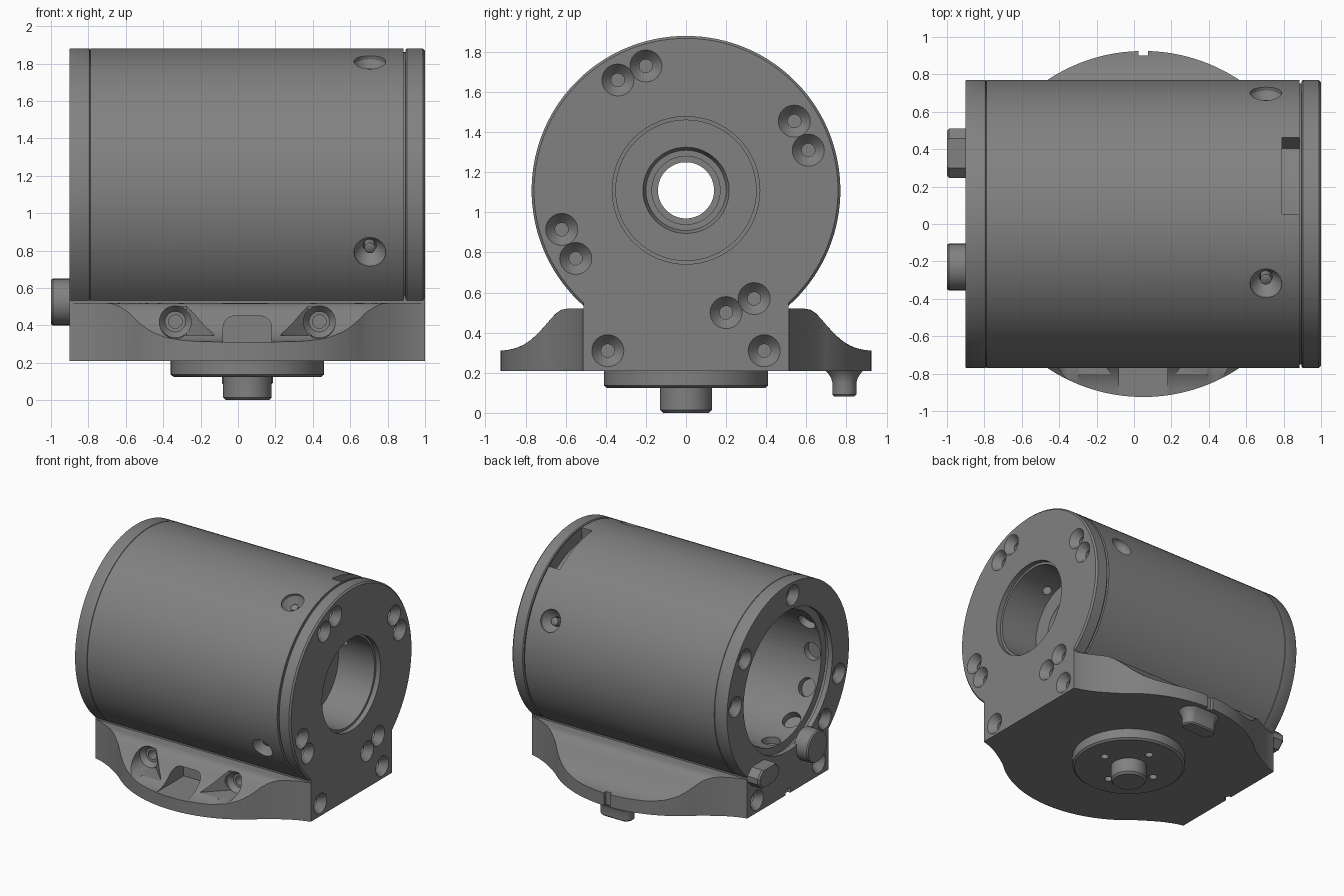
import bpy, bmesh
from math import sin, cos, pi, acos, radians
from mathutils import Vector, Matrix

if "Cube" in bpy.data.objects:
    bpy.data.objects.remove(bpy.data.objects["Cube"])

CX, CZ, R = 0.05, 1.11, 0.77      # base centre, barrel axis height, barrel radius
HALF, TOP = 0.51, 0.21            # half width of foot block, underside height


def loft(name, rings):
    """Skin a list of closed rings and cap both ends."""
    n = len(rings[0])
    bm = bmesh.new()
    vs = [[bm.verts.new(p) for p in r] for r in rings]
    for a, b in zip(vs, vs[1:]):
        for i in range(n):
            j = (i + 1) % n
            bm.faces.new((a[i], a[j], b[j], b[i]))
    bm.faces.new(vs[0][::-1])
    bm.faces.new(vs[-1])
    bmesh.ops.recalc_face_normals(bm, faces=bm.faces)
    me = bpy.data.meshes.new(name)
    bm.to_mesh(me)
    bm.free()
    ob = bpy.data.objects.new(name, me)
    bpy.context.collection.objects.link(ob)
    return ob


def frame(origin, axis):
    return Matrix.Translation(origin) @ Vector(axis).to_track_quat('Z', 'Y').to_matrix().to_4x4()


def lathe(name, prof, origin, axis, n=32):
    """Revolve (distance along axis, radius) pairs."""
    m = frame(origin, axis)
    return loft(name, [[m @ Vector((r * cos(2 * pi * i / n), r * sin(2 * pi * i / n), t))
                        for i in range(n)] for t, r in prof])


def capsule(name, levels, origin, axis):
    """Loft of round-ended slots: (distance, half length, half width)."""
    m = frame(origin, axis)
    ang = [2 * pi * (i + .5) / 32 for i in range(32)]
    return loft(name, [[m @ Vector(((a - b) * (1 if cos(q) > 0 else -1) + b * cos(q), b * sin(q), t))
                        for q in ang] for t, a, b in levels])


def box(name, lo, hi):
    return loft(name, [[(x, y, z) for x, y in ((lo[0], lo[1]), (hi[0], lo[1]), (hi[0], hi[1]), (lo[0], hi[1]))]
                       for z in (lo[2], hi[2])])


def cut(target, cutter):
    cutter.hide_render = True
    m = target.modifiers.new("cut", 'BOOLEAN')
    m.operation, m.solver, m.object = 'DIFFERENCE', 'EXACT', cutter
    bpy.context.view_layer.objects.active = target
    bpy.ops.object.modifier_apply(modifier=m.name)
    bpy.data.objects.remove(cutter)


def countersink(target, origin, outward, depth=.15):
    cut(target, lathe("cutter", [(-depth, .033), (-.055, .033), (-.045, .045), (0, .08), (.06, .08)],
                      origin, outward, 24))


# Housing: barrel and foot block in one section, with grooves and chamfers
def section(x, r):
    a0 = -acos(HALF / r)
    pts = [(x, r * cos(a), CZ + r * sin(a)) for a in (a0 + (pi - 2 * a0) * i / 96 for i in range(97))]
    return pts + [(x, -HALF, TOP), (x, HALF, TOP)]


housing = loft("housing", [section(x, r) for x, r in (
    (-.9, .768), (-.896, R), (-.794, R), (-.792, .766), (-.79, .766), (-.788, R),
    (.885, R), (.886, .752), (.895, .752), (.896, .763), (.903, R), (.988, R), (1, .758))])

# Stepped bore through the housing
cut(housing, lathe("cutter", [(-1, .56), (-.86, .56), (-.859, .58), (-.83, .58), (-.829, .52), (.45, .52),
                              (.451, .215), (.5, .215), (.501, .14), (.57, .14), (.571, .17), (.6, .17),
                              (.601, .2), (.64, .215), (.641, .35), (.96, .35), (.961, .368), (1.1, .368)],
                   (0, 0, CZ), (1, 0, 0), 64))

# Inner ring of pockets near the open end
for i in range(12):
    d = Vector((0, cos(i * pi / 6), sin(i * pi / 6)))
    cut(housing, lathe("cutter", [(.45, .07), (.57, .07)], (-.75, 0, CZ), d, 20))

# Screw holes in the right end face, left end face and around the barrel
for y, z in ((-.34, 1.66), (-.2, 1.73), (.54, 1.455), (.61, 1.31), (-.62, .915), (-.55, .77),
             (.2, .5), (.34, .57), (-.39, .31), (.39, .31)):
    countersink(housing, (1, y, z), (1, 0, 0))
for a in (95, 35, 4, 196, 226):
    q = radians(a)
    countersink(housing, (-.9, .665 * cos(q), CZ + .665 * sin(q)), (-1, 0, 0), .06)
for y in (-.39, .39):
    countersink(housing, (-.9, y, .31), (-1, 0, 0))
for i, a in enumerate((24.5, 114.5, 204.5)):
    d = Vector((0, cos(radians(a)), sin(radians(a))))
    cut(housing, lathe("cutter", [(.3, .036), (.68, .036), (.69, .05), (.745, .085), (.85, .085)],
                       (.705, 0, CZ), d, 24))
    lathe(f"set_screw_{i}", [(.55, .03), (.715, .03), (.72, .02)], (.705, 0, CZ), d, 16)

# Viewing window in the top of the barrel
arc = [radians(53 + 33 * i / 12) for i in range(13)]
cut(housing, loft("cutter", [[(x, .67 * cos(a), CZ + .67 * sin(a)) for a in arc] +
                             [(x, .85 * cos(a), CZ + .85 * sin(a)) for a in arc[::-1]] for x in (.79, .884)]))
# Small index notch at the left bottom edge
cut(housing, lathe("cutter", [(.1, .03), (.25, .03)], (-.9, 0, 0), (0, 0, 1), 16))

# Side wings: curved plan outline, top sweeping down towards the rim
PROFILE = ((.5, .52), (.59, .52), (.62, .515), (.65, .495), (.68, .462), (.72, .415), (.77, .365),
           (.82, .333), (.87, .316), (.95, .308))


def height(y):
    for (y0, z0), (y1, z1) in zip(PROFILE, PROFILE[1:]):
        if y <= y1:
            return z0 + (z1 - z0) * (y - y0) / (y1 - y0)
    return PROFILE[-1][1]


edge = [(.949, .513), (.92, .52), (.88, .533), (.84, .55), (.80, .569), (.76, .592), (.72, .617), (.68, .643)]
plan = [(-x, y) for x, y in edge]
plan += [(-.925 * cos(a), .925 * sin(a)) for a in (radians(47 + 86 * i / 40) for i in range(41))]
plan += edge[::-1]


def wing(name, side):
    rings = []
    for x, yo in plan:
        ys = [.505 + (yo - .505) * k / 16 for k in range(17)]
        rings.append([(CX + x, side * y, height(y)) for y in ys] +
                     [(CX + x, side * yo, TOP), (CX + x, side * .505, TOP)])
    return loft(name, rings)


front_wing, rear_wing = wing("front_wing", -1), wing("rear_wing", 1)

# Front wing: two counterbored screw pockets with wedge-shaped relief, and an arched central slot
for s in (-1, 1):
    x = CX + s * .385
    wedge = [(x - s * .06, -.64), (x + s * .02, -.64), (x - s * .02, -.9), (x - s * .235, -.86), (x - s * .2, -.78)]
    cut(front_wing, loft("cutter", [[(px, py, z) for px, py in wedge] for z in (.345, .6)]))
    cut(front_wing, lathe("cutter", [(.5, .036), (.6, .036), (.601, .055), (.64, .085), (.72, .085), (1, .1)],
                          (x, 0, .42), (0, -1, 0), 32))
slot = [(-.13, .31), (.13, .31), (.13, .385)]
slot += [(.07 + .06 * cos(a), .385 + .065 * sin(a)) for a in (radians(i * 15) for i in range(1, 7))]
slot += [(-x, z) for x, z in slot[:1:-1]]
cut(front_wing, loft("cutter", [[(CX + x, y, z) for x, z in slot] for y in (-1, -.57)]))

# Rear wing: notch and flared locating lug below
cut(rear_wing, box("cutter", (CX - .025, .9, .1), (CX + .025, 1, .6)))
capsule("rear_lug", [(.082, .127, .05), (.092, .137, .06), (.15, .137, .06), (.175, .142, .067),
                     (.195, .152, .08), (.212, .165, .095)], (CX, .79, 0), (0, 0, 1))

# Mounting disc with four holes, and centre spigot
disc = lathe("mounting_disc", [(.125, .395), (.137, .41), (.215, .41)], (CX, 0, 0), (0, 0, 1), 64)
for i in range(4):
    cut(disc, lathe("cutter", [(0, .03), (.19, .03)],
                    (CX + .23 * cos(i * pi / 2), .23 * sin(i * pi / 2), 0), (0, 0, 1), 16))
lathe("spigot", [(0, .115), (.015, .13), (.11, .13), (.14, .132)], (CX, 0, 0), (0, 0, 1), 48)

# Locating studs on the left face: one round, one flattened
lathe("round_stud", [(.88, .125), (.99, .125), (1, .118)], (0, -.23, .525), (-1, 0, 0), 32)
loft("flat_stud", [[(x, .378 + s * .132 * u, .525 + s * .075 * v) for u, v in
                    ((1, -.3), (1, .3), (.6, 1), (-.6, 1), (-1, .3), (-1, -.3), (-.6, -1), (.6, -1))]
                   for x, s in ((-.88, 1), (-.988, 1), (-1, .9))])

# Dark metal and smooth shading with crisp edges
metal = bpy.data.materials.new("dark_metal")
metal.diffuse_color = (.22, .22, .22, 1)
metal.use_nodes = True
metal.node_tree.nodes["Principled BSDF"].inputs["Base Color"].default_value = metal.diffuse_color
bpy.ops.object.select_all(action='DESELECT')
for ob in bpy.context.scene.objects:
    ob.data.materials.clear()
    ob.data.materials.append(metal)
    ob.select_set(True)
bpy.context.view_layer.objects.active = housing
bpy.ops.object.shade_smooth_by_angle(angle=radians(30))
